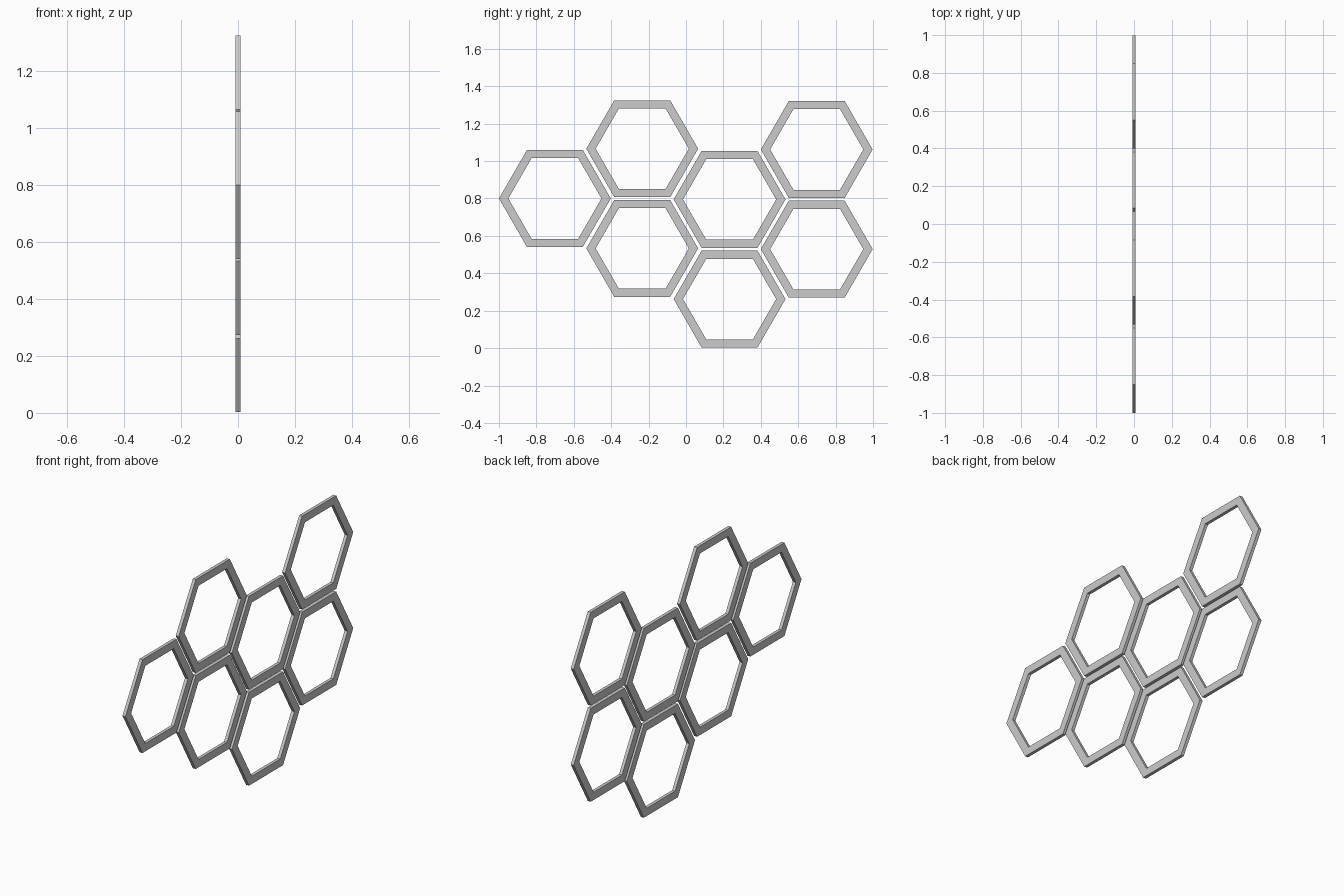
import bpy, bmesh
from math import cos, sin, pi

cube = bpy.data.objects.get("Cube")
if cube:
    bpy.data.objects.remove(cube, do_unlink=True)

OUTER, INNER, HALF_DEPTH = 0.299, 0.249, 0.009

grey = bpy.data.materials.new("light_grey")
grey.use_nodes = True
colour = (0.6, 0.6, 0.6, 1)
grey.diffuse_color = colour
grey.node_tree.nodes["Principled BSDF"].inputs["Base Color"].default_value = colour


def hexagon_frame(name, y, z):
    """Flat-topped hexagonal ring standing in the YZ plane."""
    bm = bmesh.new()

    def ring(radius, x):
        return [bm.verts.new((x, radius * cos(i * pi / 3), radius * sin(i * pi / 3)))
                for i in range(6)]

    # Four loops around the square cross-section of the frame
    loops = [ring(OUTER, HALF_DEPTH), ring(INNER, HALF_DEPTH),
             ring(INNER, -HALF_DEPTH), ring(OUTER, -HALF_DEPTH)]
    for k in range(4):
        a, b = loops[k], loops[(k + 1) % 4]
        for i in range(6):
            j = (i + 1) % 6
            bm.faces.new((a[i], a[j], b[j], b[i]))
    bmesh.ops.recalc_face_normals(bm, faces=bm.faces)
    mesh = bpy.data.meshes.new(name)
    bm.to_mesh(mesh)
    bm.free()
    mesh.materials.append(grey)
    obj = bpy.data.objects.new(name, mesh)
    obj.location = (0, y, z)
    bpy.context.collection.objects.link(obj)


# Honeycomb columns from front to back: y, then cell centre heights
columns = [
    (-0.701, [0.800]),
    (-0.234, [0.533, 1.066]),
    (0.233, [0.262, 0.795]),
    (0.699, [0.529, 1.062]),
]
for c, (y, heights) in enumerate(columns, 1):
    for r, z in enumerate(heights, 1):
        hexagon_frame(f"hexagon_frame_column_{c}_row_{r}", y, z)
